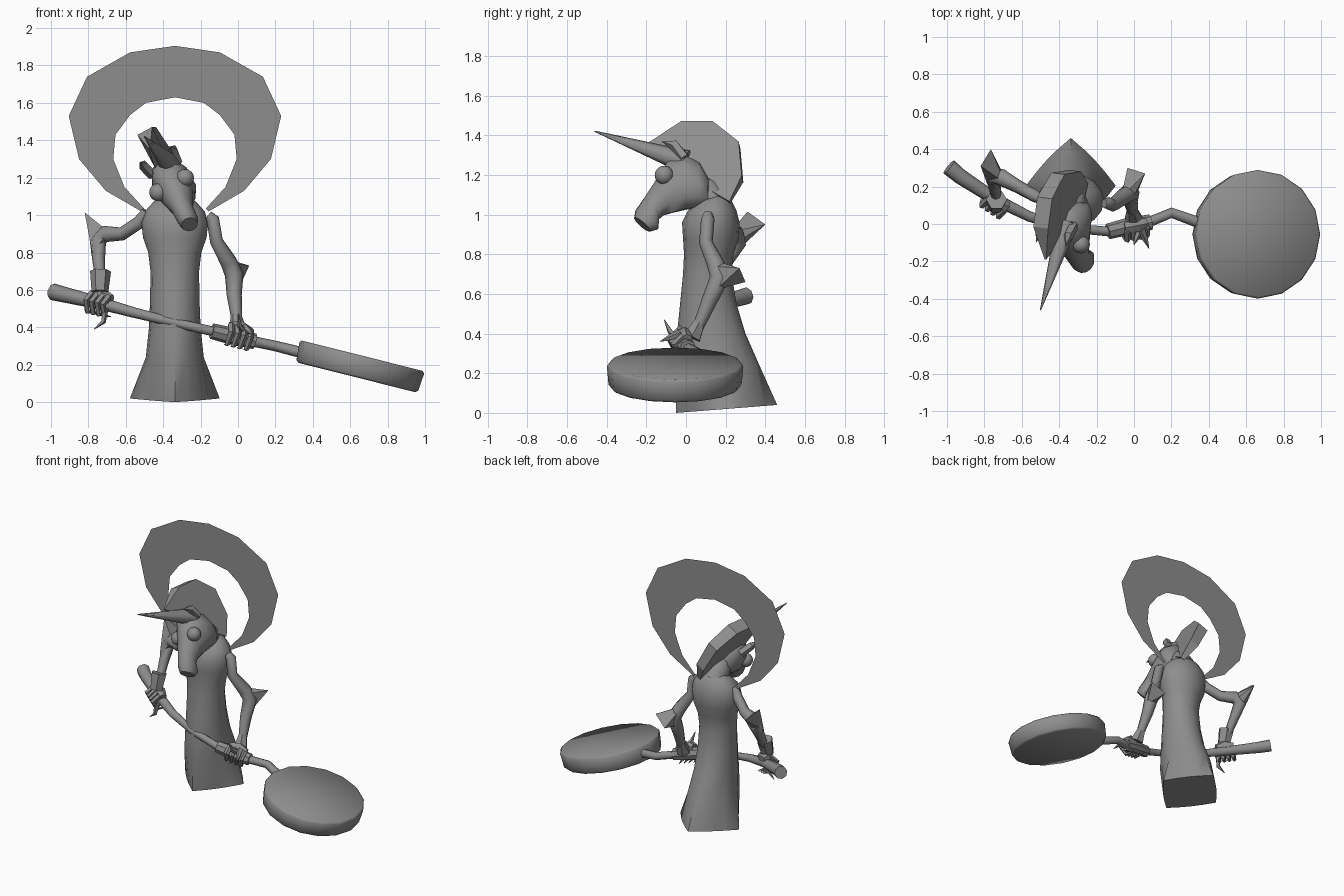
import bpy, bmesh, math
from mathutils import Vector, Matrix

if "Cube" in bpy.data.objects:
    bpy.data.objects.remove(bpy.data.objects["Cube"])

GREY = (0.27, 0.27, 0.27, 1)
mat = bpy.data.materials.new("plain grey")
mat.use_nodes = True
mat.diffuse_color = GREY
bsdf = mat.node_tree.nodes["Principled BSDF"]
bsdf.inputs["Base Color"].default_value = GREY
bsdf.inputs["Roughness"].default_value = 0.7


def finish(name, bm, smooth=40):
    bmesh.ops.recalc_face_normals(bm, faces=bm.faces)
    me = bpy.data.meshes.new(name)
    bm.to_mesh(me)
    bm.free()
    me.materials.append(mat)
    ob = bpy.data.objects.new(name, me)
    bpy.context.collection.objects.link(ob)
    if smooth:
        bpy.ops.object.select_all(action="DESELECT")
        ob.select_set(True)
        bpy.context.view_layer.objects.active = ob
        bpy.ops.object.shade_smooth_by_angle(angle=math.radians(smooth))
    return ob


def loft(name, rings, smooth=50):
    """Skin a list of equally long point rings and cap both ends."""
    bm = bmesh.new()
    rows = [[bm.verts.new(p) for p in r] for r in rings]
    n = len(rows[0])
    for a, b in zip(rows, rows[1:]):
        for i in range(n):
            j = (i + 1) % n
            bm.faces.new((a[i], a[j], b[j], b[i]))
    bm.faces.new(rows[0][::-1])
    bm.faces.new(rows[-1])
    return finish(name, bm, smooth)


def tube(name, path, sides=8, smooth=50):
    """Round tube through (x, y, z, radius) points."""
    pts = [Vector(p[:3]) for p in path]
    rings = []
    for i, p in enumerate(pts):
        d = (pts[min(i + 1, len(pts) - 1)] - pts[max(i - 1, 0)]).normalized()
        ref = Vector((0, 1, 0)) if abs(d.y) < 0.8 else Vector((1, 0, 0))
        u = d.cross(ref).normalized()
        v = d.cross(u)
        angs = [math.tau * k / sides for k in range(sides)]
        rings.append([p + path[i][3] * (u * math.cos(a) + v * math.sin(a)) for a in angs])
    return loft(name, rings, smooth)


def hull(name, pts):
    bm = bmesh.new()
    for p in pts:
        bm.verts.new(p)
    bmesh.ops.convex_hull(bm, input=bm.verts[:])
    return finish(name, bm, 0)


# Robe: stacked rings (height, half width, front y, back y)
robe = [(0.0, .24, -.05, .46), (.24, .155, -.05, .37), (.4, .138, -.045, .30),
        (.55, .132, -.03, .255), (.7, .13, -.015, .23), (.8, .142, -.01, .24),
        (.88, .17, -.015, .265), (.96, .178, -.02, .27), (1.02, .16, .01, .255),
        (1.07, .115, .06, .23), (1.1, .06, .11, .2)]
rings = []
for k, (z, w, f, b) in enumerate(robe):
    ring = []
    for i in range(16):
        a = math.tau * i / 16
        c, s = math.cos(a), math.sin(a)
        if k == 0:                       # pointed hem
            m = (abs(c) + abs(s)) ** .8
            c, s = c / m, s / m
        lift = .04 * (s + 1) / 2 if k == 0 else 0
        ring.append((-.338 + w * c, (f + b) / 2 + (b - f) / 2 * s, z + lift))
    rings.append(ring)
loft("robe", rings)

# Crescent halo: flat mirrored band
outer = [(0, 1.905), (.24, 1.87), (.47, 1.74), (.568, 1.53), (.513, 1.3), (.37, 1.13), (.18, 1.02)]
inner = [(0, 1.63), (.155, 1.6), (.24, 1.535), (.318, 1.43), (.33, 1.3), (.27, 1.15), (.165, 1.035)]
bm = bmesh.new()
for side in (-1, 1):
    o = [bm.verts.new((-.337 + side * x, .14, z)) for x, z in outer]
    n = [bm.verts.new((-.337 + side * x, .14, z)) for x, z in inner]
    for i in range(len(o) - 1):
        bm.faces.new((o[i], o[i + 1], n[i + 1], n[i]))
bmesh.ops.remove_doubles(bm, verts=bm.verts, dist=.001)
finish("halo", bm, 0)

# Head: tilted symmetry plane, sections given in side profile
SIDE = Vector((.876, -.117, .467))


def head(y, z, lat=0):
    x = -.355 + .134 * (y + .1) - .533 * (z - 1.16)
    return Vector((x, y, z)) + SIDE * lat


sections = [((.12, 1.17), (.115, 1.06), .06), ((.07, 1.26), (.08, 1.04), .1),
            ((-.01, 1.3), (.0, 1.03), .11), ((-.08, 1.28), (-.07, 1.01), .095),
            ((-.15, 1.17), (-.115, 1.0), .075), ((-.2, 1.1), (-.135, .98), .058),
            ((-.255, 1.02), (-.14, .93), .055), ((-.262, .98), (-.18, .92), .045)]
rings = []
for t, b, w in sections:
    ring = []
    for i in range(10):
        a = math.tau * i / 10
        k = (1 + math.cos(a)) / 2
        ring.append(head(b[0] + (t[0] - b[0]) * k, b[1] + (t[1] - b[1]) * k, w * math.sin(a)))
    rings.append(ring)
loft("head", rings)
tube("neck", [(-.335, .15, 1.04, .09), (-.34, .09, 1.12, .085), (-.35, .04, 1.17, .06)])

for side, label in ((1, "left"), (-1, "right")):
    bm = bmesh.new()
    bmesh.ops.create_uvsphere(bm, u_segments=12, v_segments=8, radius=.048,
                              matrix=Matrix.Translation(head(-.1, 1.16, side * .082)))
    finish(label + "_eye", bm, 60)
    tube(label + "_ear", [(*head(-.0, 1.25, side * .075), .03), (*head(-.05, 1.31, side * .09), .028),
                          (*head(-.11, 1.325, side * .09), .003)], 5, 30)

# Horn and mane slab
tube("horn", [(-.36, .0, 1.265, .06), (-.5, -.46, 1.42, .003)], 8)
mane = [(-.19, 1.36), (-.02, 1.45), (.14, 1.45), (.27, 1.35), (.285, 1.18), (.22, 1.06), (.1, 1.12), (-.06, 1.28)]
half = [.005, .045, .045, .04, .035, .015, .04, .04]
loft("mane", [[head(y, z, s * h) for (y, z), h in zip(mane, half)] for s in (-1, 1)], 20)

# Arms
tube("left_arm", [(-.16, .11, 1.0, .025), (-.135, .11, .98, .034), (-.115, .1, .86, .035),
                  (-.05, .15, .75, .045), (-.02, .17, .68, .05), (-.02, .12, .57, .04),
                  (-.005, .06, .43, .028)])
tube("right_arm", [(-.49, .13, 1.02, .025), (-.53, .15, .96, .035), (-.62, .2, .9, .036),
                   (-.71, .25, .9, .045), (-.75, .26, .86, .045), (-.745, .2, .76, .034),
                   (-.735, .13, .64, .026)])

# Elbow fins on the sleeves
hull("left_sleeve_fin", [(-.07, .14, .77), (-.01, .13, .74), (.01, .15, .62), (-.04, .17, .63),
                         (.06, .27, .73), (-.035, .3, .66)])
hull("right_sleeve_fin", [(-.69, .22, .91), (-.7, .27, .87), (-.78, .2, .8), (-.74, .24, .8),
                          (-.82, .31, 1.015), (-.765, .4, .95), (-.79, .29, .87)])
tube("right_cuff", [(-.735, .13, .7, .056), (-.738, .1, .59, .045)], 6, 20)
tube("left_cuff", [(-.01, .07, .46, .03), (.0, .03, .38, .05)], 6, 20)

# Long handle with a thicker grip
tube("handle", [(-.99, .305, .59, .045), (-.93, .255, .575, .042), (-.74, .13, .53, .034),
                (-.56, .04, .48, .028), (-.36, -.02, .43, .024), (-.14, -.04, .38, .026),
                (.08, .01, .325, .028), (.2, .06, .3, .028), (.34, .01, .265, .03)])
tube("grip", [(-.14, -.04, .38, .042), (-.04, -.015, .355, .046), (.09, .01, .325, .042)], 8, 40)

# Round flat pan, tilted down to the outside
bm = bmesh.new()
tilt = Matrix.Translation((.65, -.055, .19)) @ Matrix.Rotation(math.radians(14.1), 4, "Y")
bmesh.ops.create_cone(bm, cap_ends=True, segments=16, radius1=.335, radius2=.345,
                      depth=.12, matrix=tilt)
rim = [e for e in bm.edges if any(len(f.verts) > 4 for f in e.link_faces)]
bmesh.ops.bevel(bm, geom=rim, offset=.012, segments=1, affect="EDGES")
finish("pan", bm, 50)

# Clawed hands: palms plus fingers curling round the handle
for label, c, ax in (("right", Vector((-.735, .125, .525)), Vector((.81, -.53, -.21))),
                     ("left", Vector((.0, -.01, .35)), Vector((.95, .2, -.24)))):
    ax.normalize()
    out = Vector((0, 0, 1))
    out = (out - ax * out.dot(ax)).normalized()
    fwd = ax.cross(out)
    if fwd.y > 0:
        fwd = -fwd
    tube(label + "_palm", [(*(c - ax * .06 + out * .035), .03), (*(c + out * .045), .042),
                           (*(c + ax * .06 + out * .035), .03)], 6)
    for i in range(4):
        base = c + ax * (i - 1.5) * .036
        path = []
        for a, r, w in ((20, .055, .018), (80, .065, .018), (150, .062, .014), (215, .07, .002)):
            t = math.radians(a)
            path.append((*(base + (out * math.cos(t) + fwd * math.sin(t)) * r), w))
        tube(f"{label}_finger_{i + 1}", path, 5, 30)

# Long pointed thumbs
tube("left_thumb", [(.04, -.03, .4, .02), (.06, -.08, .38, .016), (.08, -.13, .36, .002)], 5, 30)
tube("left_claw", [(.03, -.04, .38, .018), (.01, -.08, .41, .014), (.0, -.11, .47, .002)], 5, 30)
tube("right_thumb", [(-.71, .07, .5, .018), (-.72, .06, .43, .014), (-.77, .07, .39, .002)], 5, 30)
